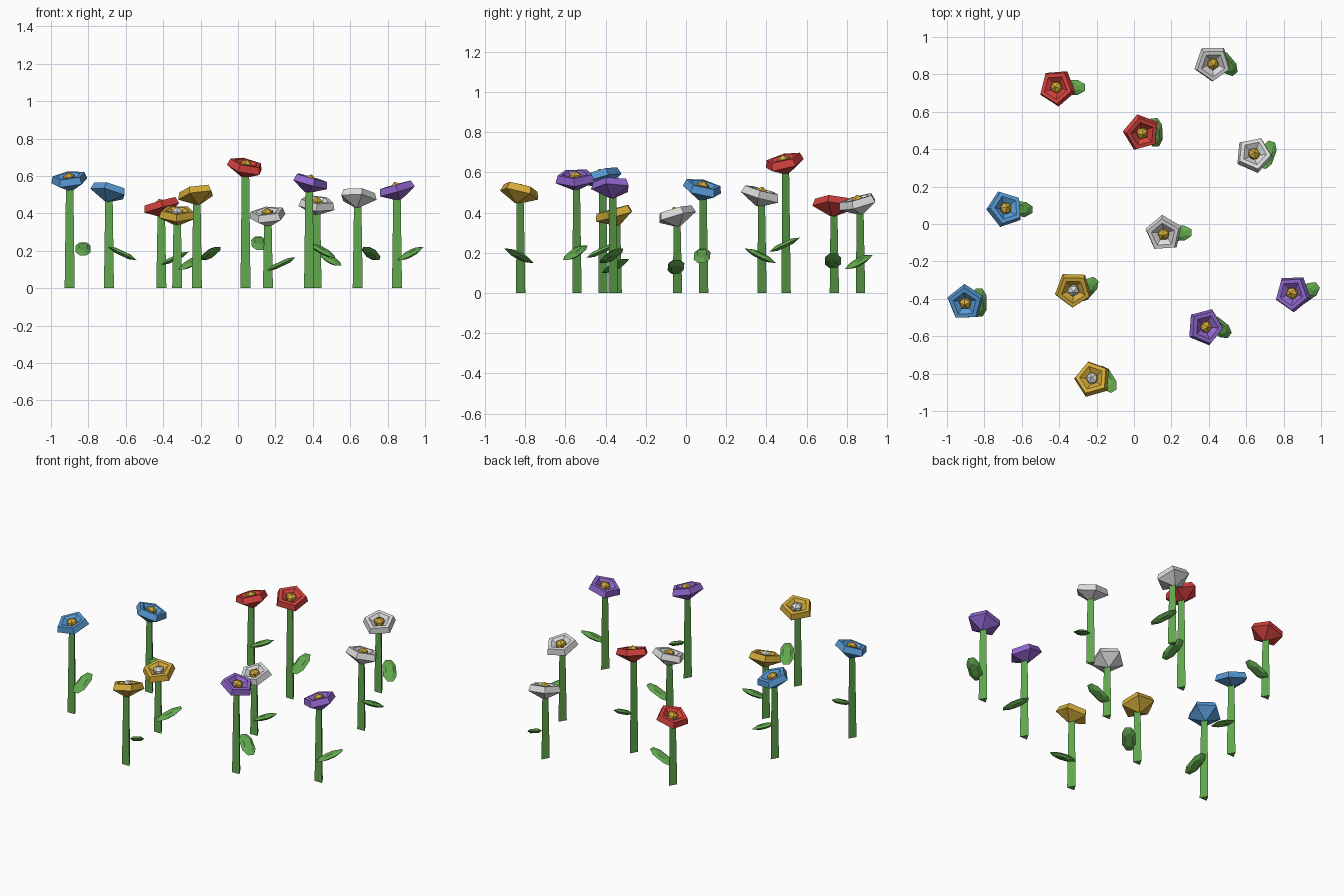
import bpy, bmesh
from math import cos, sin, radians, pi
from mathutils import Vector, Matrix

cube = bpy.data.objects.get("Cube")
if cube:
    bpy.data.objects.remove(cube, do_unlink=True)


def material(name, *rgb):
    lin = [((c / 255 + 0.055) / 1.055) ** 2.4 for c in rgb] + [1]
    m = bpy.data.materials.new(name)
    m.use_nodes = True
    m.diffuse_color = lin
    m.node_tree.nodes["Principled BSDF"].inputs["Base Color"].default_value = lin
    return m


MATS = {
    "red": material("red", 212, 66, 62),
    "blue": material("blue", 88, 155, 214),
    "white": material("white", 220, 220, 220),
    "yellow": material("yellow", 212, 172, 58),
    "purple": material("purple", 145, 102, 206),
    "green": material("green", 98, 168, 78),
}


def finish(bm, name, mat):
    bmesh.ops.recalc_face_normals(bm, faces=bm.faces)
    mesh = bpy.data.meshes.new(name)
    bm.to_mesh(mesh)
    bm.free()
    mesh.materials.append(MATS[mat])
    return mesh


def loft(bm, rings):
    """Skin a stack of closed rings and cap both ends."""
    rows = [[bm.verts.new(p) for p in ring] for ring in rings]
    n = len(rows[0])
    for a, b in zip(rows, rows[1:]):
        for i in range(n):
            j = (i + 1) % n
            bm.faces.new((a[i], a[j], b[j], b[i]))
    bm.faces.new(rows[0])
    bm.faces.new(rows[-1])


def circle(n, r, z, turn=0.0):
    return [(r * cos(turn + i * 2 * pi / n), r * sin(turn + i * 2 * pi / n), z)
            for i in range(n)]


def blossom_mesh(color):
    # Five-sided cup: cone below, upright rim, hollow middle
    profile = [(0.012, -0.05), (0.102, -0.003), (0.09, 0.034),
               (0.066, 0.034), (0.03, 0.008)]
    bm = bmesh.new()
    loft(bm, [circle(5, r, z) for r, z in profile])
    return finish(bm, color + "_blossom", color)


def center_mesh(color):
    bm = bmesh.new()
    bmesh.ops.create_icosphere(bm, subdivisions=1, radius=0.035)
    return finish(bm, color + "_center", color)


def leaf_mesh():
    # Flat blunt-ended blade with chamfered faces
    quarter = [(0.083, 0.018), (0.042, 0.04)]
    half = quarter + [(-x, y) for x, y in reversed(quarter)]
    outline = half + [(x, -y) for x, y in reversed(half)]
    bm = bmesh.new()
    loft(bm, [[(x * s, y * s, z) for x, y in outline]
              for s, z in ((0.55, -0.013), (1, 0), (0.55, 0.013))])
    return finish(bm, "leaf", "green")


def stem_mesh(height):
    # Tapered three-sided stem with one face to the front
    bm = bmesh.new()
    loft(bm, [circle(3, 0.031, 0, pi / 2), circle(3, 0.023, height, pi / 2)])
    return finish(bm, "stem", "green")


def place(name, mesh, matrix):
    ob = bpy.data.objects.new(name, mesh)
    ob.matrix_world = matrix
    bpy.context.collection.objects.link(ob)


COLORS = ("red", "blue", "white", "yellow", "purple")
BLOSSOM = {c: blossom_mesh(c) for c in COLORS}
CENTER = {c: center_mesh(c) for c in ("yellow", "white")}
LEAF = leaf_mesh()

# color, x, y, head height, lean x, lean y, petal turn, leaf heading, leaf height
FLOWERS = [
    ("red", -.41, .73, .43, -.28, .05, 58, 0, .16),
    ("red", .04, .49, .64, .22, -.25, 32, 93, .24),
    ("white", .42, .86, .44, .12, -.27, 54, 130, .155),
    ("white", .64, .37, .48, .08, .28, 66, -110, .185),
    ("white", .16, -.05, .38, -.1, -.28, 23, 3, .13),
    ("blue", -.69, .08, .51, .25, .22, 38, 177, .185),
    ("blue", -.9, -.42, .57, -.13, -.26, 21, 90, .21),
    ("yellow", -.325, -.35, .385, .02, -.28, 52, 48, .135),
    ("yellow", -.22, -.83, .495, -.18, .25, 33, -58, .185),
    ("purple", .38, -.55, .56, .28, -.05, 68, 142, .2),
    ("purple", .85, -.37, .52, -.28, -.02, 56, 35, .185),
]

UP = Vector((0, 0, 1))
for color, x, y, z, lx, ly, turn, heading, leaf_z in FLOWERS:
    place(color + "_flower_stem", stem_mesh(z - 0.035), Matrix.Translation((x, y, 0)))

    # Leaning head with its faceted center
    lean = UP.rotation_difference(Vector((lx, ly, 1))).to_matrix().to_4x4()
    head = (Matrix.Translation((x, y, z)) @ lean
            @ Matrix.Rotation(radians(turn), 4, "Z"))
    place(color + "_flower_head", BLOSSOM[color], head)
    middle = "white" if color == "yellow" else "yellow"
    place(color + "_flower_center", CENTER[middle],
          head @ Matrix.Translation((0, 0, 0.015)))

    # Sloping leaf beside the stem
    blade = (Matrix.Translation((x + 0.072, y, leaf_z))
             @ Matrix.Rotation(radians(heading), 4, "Z")
             @ Matrix.Rotation(radians(-25), 4, "Y"))
    place(color + "_flower_leaf", LEAF, blade)
